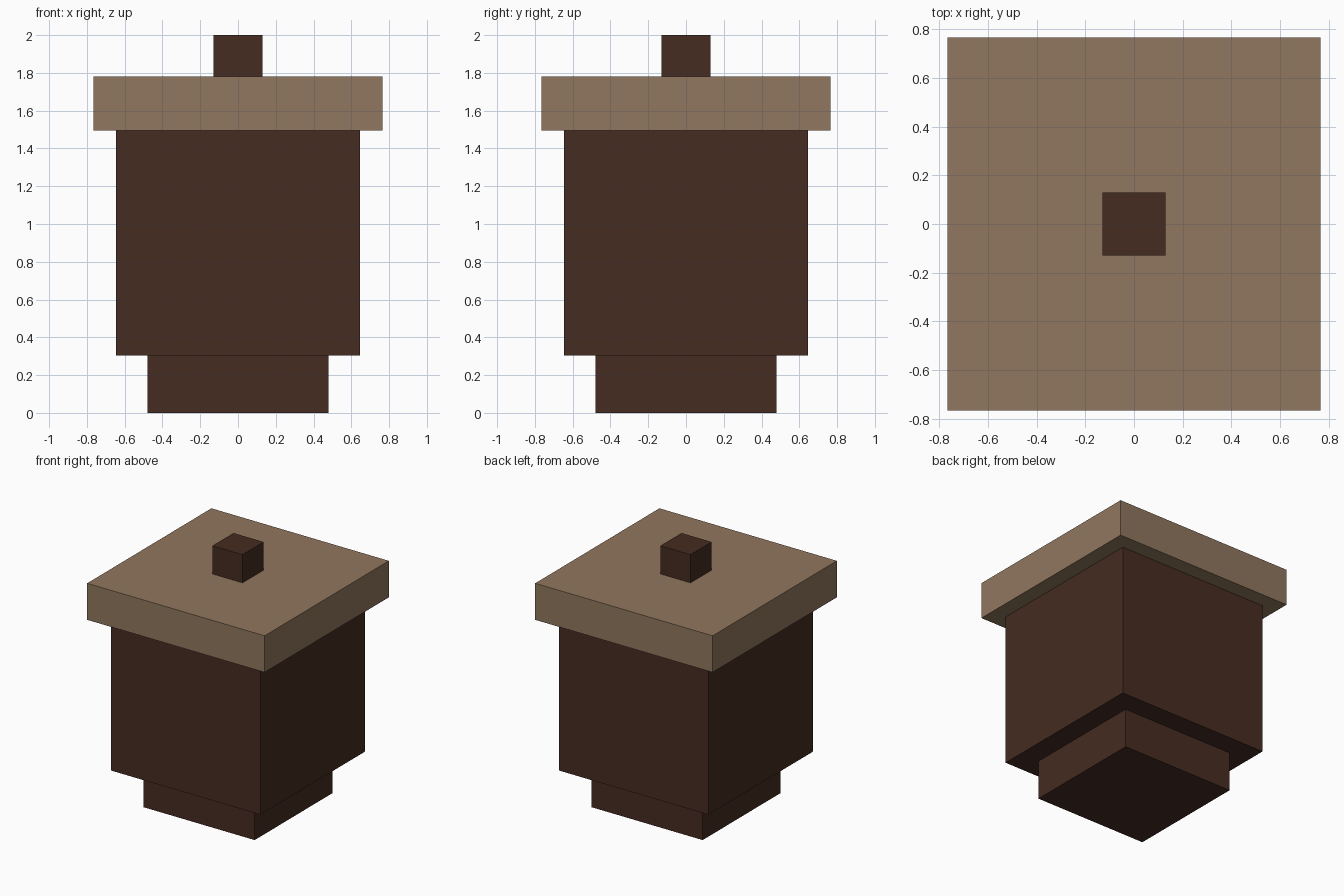
import bpy
import bmesh
from mathutils import Matrix

if "Cube" in bpy.data.objects:
    bpy.data.objects.remove(bpy.data.objects["Cube"])


def material(name, rgb):
    m = bpy.data.materials.new(name)
    m.diffuse_color = (*rgb, 1.0)
    m.use_nodes = True
    m.node_tree.nodes["Principled BSDF"].inputs["Base Color"].default_value = m.diffuse_color
    return m


dark_brown = material("dark brown", (0.061, 0.025, 0.0155))
tan = material("tan", (0.279, 0.184, 0.112))


def block(name, half_width, z0, z1, mat):
    """Square block centred on the z axis, spanning z0 to z1."""
    bm = bmesh.new()
    place = (Matrix.Translation((0, 0, (z0 + z1) / 2))
             @ Matrix.Diagonal((2 * half_width, 2 * half_width, z1 - z0, 1)))
    bmesh.ops.create_cube(bm, size=1, matrix=place)
    mesh = bpy.data.meshes.new(name)
    bm.to_mesh(mesh)
    bm.free()
    mesh.materials.append(mat)
    obj = bpy.data.objects.new(name, mesh)
    bpy.context.collection.objects.link(obj)
    return obj


# Jar: narrow foot, wide body, overhanging lid and a small knob
block("foot", 0.48, 0.0, 0.305, dark_brown)
block("body", 0.645, 0.305, 1.495, dark_brown)
block("lid", 0.766, 1.495, 1.78, tan)
block("lid_knob", 0.13, 1.78, 2.0, dark_brown)
